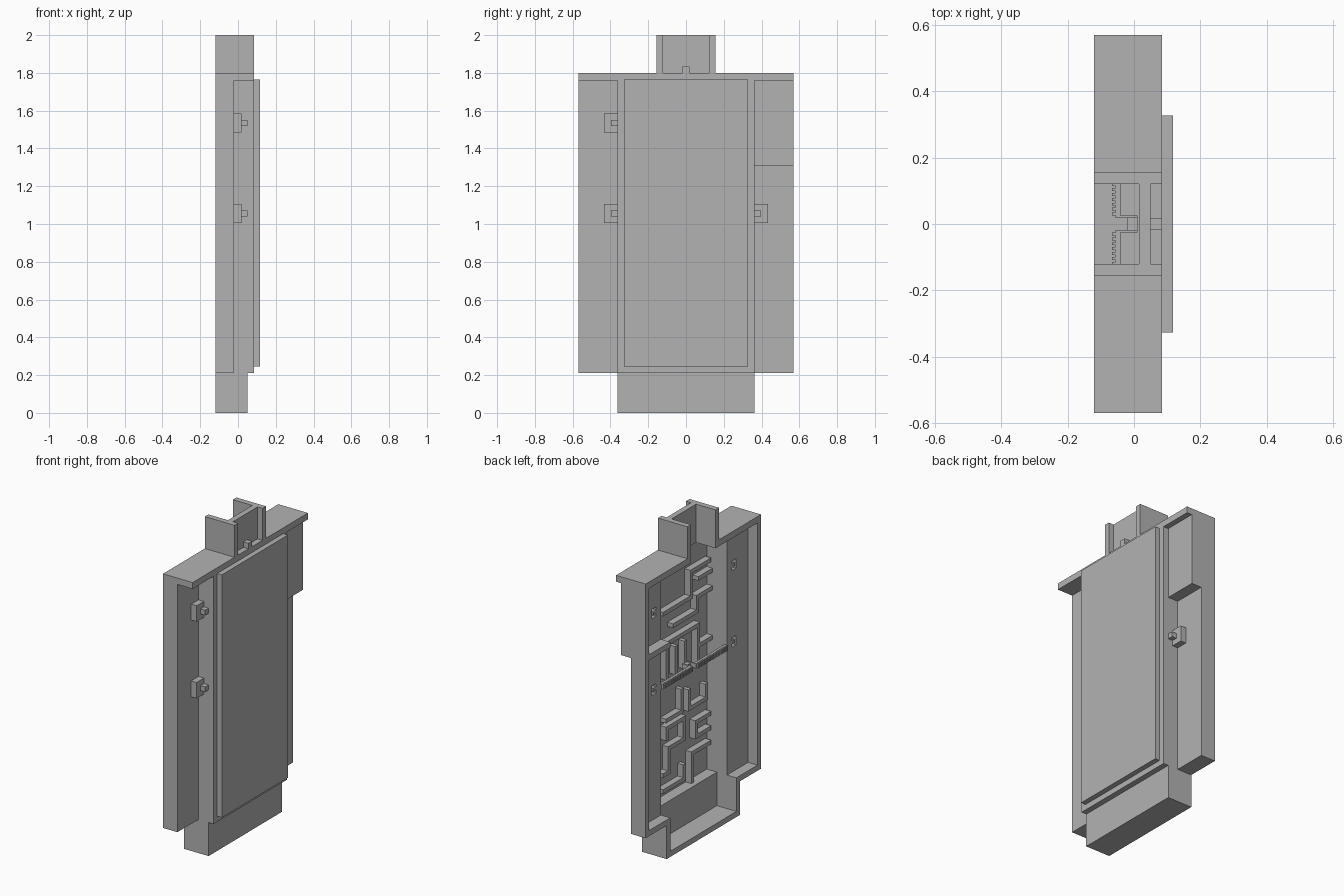
import bpy, bmesh
from mathutils import Vector

cube = bpy.data.objects.get("Cube")
if cube:
    bpy.data.objects.remove(cube, do_unlink=True)

grey = bpy.data.materials.new("plain grey")
grey.use_nodes = True
grey.diffuse_color = (0.45, 0.45, 0.45, 1)
grey.node_tree.nodes["Principled BSDF"].inputs["Base Color"].default_value = (0.45, 0.45, 0.45, 1)


def boxes(name, spans):
    """One object made of boxes, each given as x, y and z ranges."""
    bm = bmesh.new()
    for span in spans:
        verts = bmesh.ops.create_cube(bm, size=1)["verts"]
        for v in verts:
            v.co = Vector([(a + b) / 2 + c * (b - a) for (a, b), c in zip(span, v.co)])
    mesh = bpy.data.meshes.new(name)
    bm.to_mesh(mesh)
    bm.free()
    mesh.materials.append(grey)
    ob = bpy.data.objects.new(name, mesh)
    bpy.context.collection.objects.link(ob)
    return ob


def side(s, a, b):
    """A y range on the chosen side."""
    return tuple(sorted((s * a, s * b)))


# Main levels
T = 0.035
BACK, WING, TAB, BODY, FACE = -0.12, -0.02, 0.05, 0.085, 0.117
OUT, MID, INNER, NECK = 0.57, 0.362, 0.327, 0.156
LOW, TOP, ROOF = 0.21, 1.76, 1.8
LATCHES = (1.055, 1.535)

# Side wings: wall, floor, bottom and the wall up to the body
for s, label in ((-1, "front"), (1, "rear")):
    boxes(label + "_wing_frame", [
        ((BACK, WING), side(s, OUT - T, OUT), (LOW, TOP)),
        ((BACK, WING), side(s, INNER, OUT), (LOW, LOW + T)),
        ((WING - T, BODY), side(s, INNER, MID), (LOW, TOP)),
    ])
    floor = boxes(label + "_wing_floor", [((WING - T, WING), side(s, INNER, OUT), (LOW, TOP))])
    cutter = boxes(label + "_slot_cutter", [
        ((-0.1, WING - 0.003), side(s, MID + 0.012, MID + 0.055), (z - 0.03, z + 0.03)) for z in LATCHES])
    cutter.hide_render = True
    cutter.hide_viewport = True
    cutter.display_type = 'WIRE'
    cut = floor.modifiers.new("slots", 'BOOLEAN')
    cut.operation = 'DIFFERENCE'
    cut.solver = 'EXACT'
    cut.object = cutter

    # Latches with a small pin; the slot bar shows from the open side
    for z in LATCHES:
        parts = [((WING - T, WING), side(s, MID + 0.012, MID + 0.04), (z - 0.01, z + 0.01))]
        if s < 0 or z < 1.3:
            parts += [((WING, 0.018), side(s, MID, MID + 0.072), (z - 0.05, z + 0.05)),
                      ((WING, TAB), side(s, MID, MID + 0.034), (z - 0.016, z + 0.016))]
        boxes(label + "_latch", parts)

# Raised cover on the rear wing and the shelf inside it
boxes("rear_cover_block", [((WING, TAB), (MID, OUT), (1.31, TOP))])
boxes("rear_shelf", [((BACK, WING), (INNER, OUT), (1.31, 1.31 + T))])

# Bottom tray
boxes("bottom_tray", [
    ((BACK, TAB), (-MID, MID), (0, T)),
    ((TAB - T, TAB), (-MID, MID), (0, LOW + T)),
    ((TAB - T, BODY), (-MID, MID), (LOW, LOW + T)),
    ((BACK, TAB), (-MID, -INNER), (0, LOW + T)),
    ((BACK, TAB), (INNER, MID), (0, LOW + T)),
])

# Face panel closing the body
boxes("face_panel", [((BODY, FACE), (-INNER, INNER), (LOW + T, TOP + 0.004))])

# Top plate, open under the neck channel
boxes("top_plate", [
    ((BACK, BODY), (-OUT, T - NECK), (TOP, ROOF)),
    ((BACK, BODY), (NECK - T, OUT), (TOP, ROOF)),
    ((TAB - T, BODY), (T - NECK, NECK - T), (TOP, ROOF)),
])

# Neck channel with its web and key
boxes("neck_channel", [
    ((BACK, BODY), (-NECK, T - NECK), (TOP, 2)),
    ((BACK, BODY), (NECK - T, NECK), (TOP, 2)),
    ((TAB - T, TAB), (-NECK, NECK), (TOP, 2)),
    ((TAB, BODY), (-0.018, 0.018), (ROOF, ROOF + T)),
])

# Toothed cross rails with a centre bracket
rail = []
for s in (-1, 1):
    rail.append(((-0.055, -0.04), side(s, 0.022, INNER), (1.03, 1.06)))
    rail += [((-0.066, -0.055), side(s, 0.025 + i * 0.015, 0.034 + i * 0.015), (1.03, 1.06)) for i in range(20)]
    rail.append(((-0.055, 0.01), side(s, 0.018, 0.026), (1.03, 1.06)))
rail.append(((-0.02, 0.01), (-0.018, 0.018), (1.035, 1.055)))
boxes("cross_rail", rail)

# Maze ribs inside: each path is a list of (y, z) corners
PATHS = [
    [(0.15, 1.41), (-0.12, 1.41), (-0.12, 1.57), (-0.3, 1.57)],
    [(0.05, 1.3), (-0.18, 1.3), (-0.18, 1.39), (-0.32, 1.39)],
    [(0.12, 1.0), (0.12, 1.21), (-0.19, 1.21), (-0.19, 0.98)],
    [(0.03, 1.0), (0.03, 1.15)],
    [(-0.06, 1.0), (-0.06, 1.15)],
    [(-0.19, 1.08), (-0.32, 1.08)],
    [(-0.2, 1.5), (-0.32, 1.5)],
    [(-0.1, 0.83), (-0.1, 0.72), (-0.27, 0.72), (-0.27, 0.8)],
    [(-0.03, 0.86), (-0.03, 0.73), (0.12, 0.73)],
    [(0.12, 0.62), (0.12, 0.68), (-0.05, 0.68), (-0.05, 0.55), (0.1, 0.55), (0.1, 0.4), (0.15, 0.4)],
    [(-0.3, 0.61), (-0.17, 0.61), (-0.17, 0.52), (-0.3, 0.52)],
    [(-0.3, 0.43), (-0.13, 0.43), (-0.13, 0.25)],
    [(0.15, 0.3), (-0.05, 0.3), (-0.05, 0.38)],
]
ribs = []
for path in PATHS:
    for p, q in zip(path, path[1:]):
        ribs.append([(0.045, BODY)] + [(min(a, b) - 0.013, max(a, b) + 0.013) for a, b in zip(p, q)])
boxes("maze_ribs", ribs)
